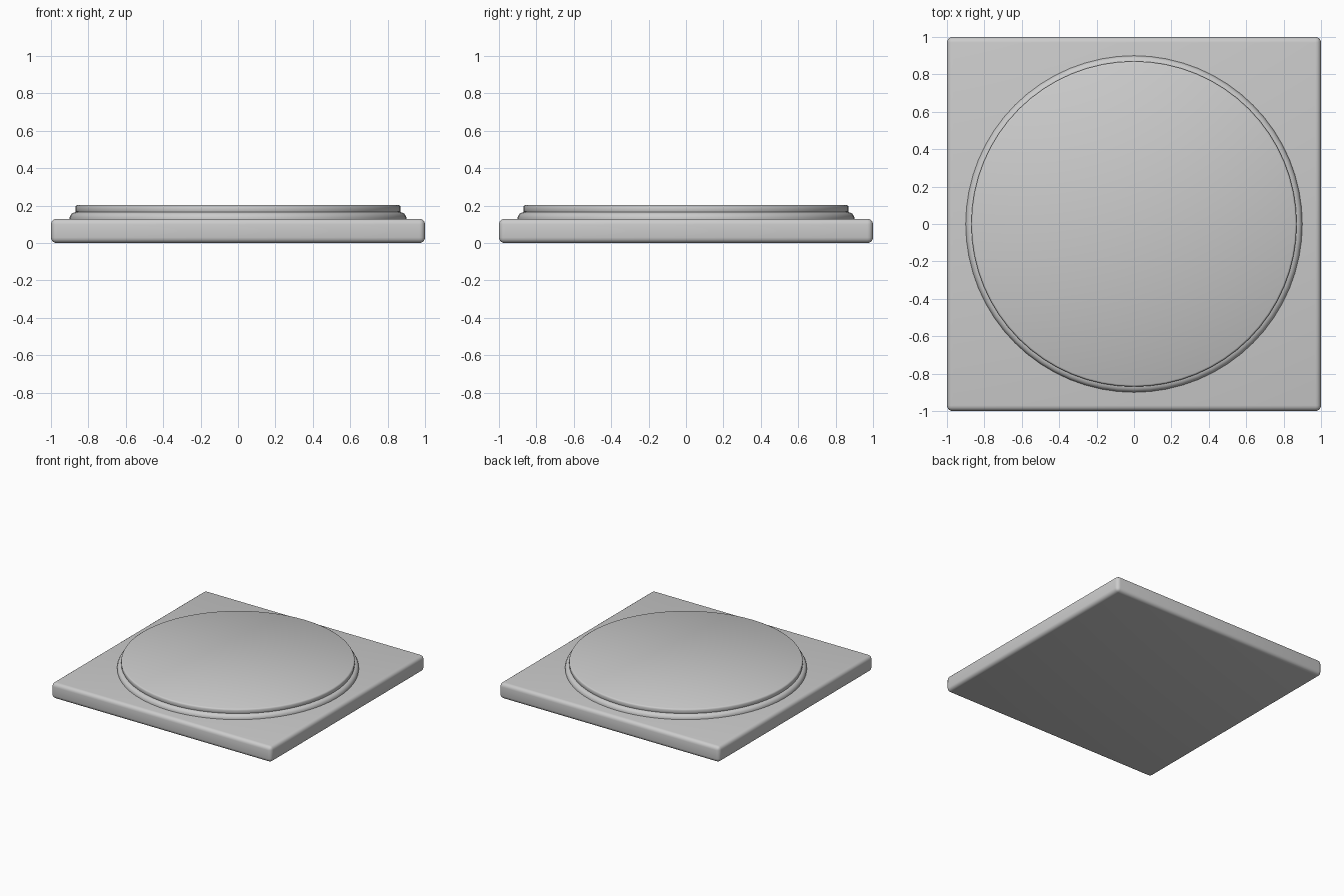
import bpy, bmesh, math

if "Cube" in bpy.data.objects:
    bpy.data.objects.remove(bpy.data.objects["Cube"])


def finish(name, bm):
    bmesh.ops.recalc_face_normals(bm, faces=bm.faces)
    mesh = bpy.data.meshes.new(name)
    bm.to_mesh(mesh)
    bm.free()
    obj = bpy.data.objects.new(name, mesh)
    bpy.context.collection.objects.link(obj)
    bpy.ops.object.select_all(action='DESELECT')
    obj.select_set(True)
    bpy.context.view_layer.objects.active = obj
    return obj


def lathe(name, profile, sides=64):
    bm = bmesh.new()
    rings = []
    for r, z in profile:
        rings.append([bm.verts.new((r * math.cos(2 * math.pi * i / sides),
                                    r * math.sin(2 * math.pi * i / sides), z))
                      for i in range(sides)])
    for a, b in zip(rings, rings[1:]):
        for i in range(sides):
            j = (i + 1) % sides
            bm.faces.new((a[i], a[j], b[j], b[i]))
    bm.faces.new(rings[0][::-1])
    bm.faces.new(rings[-1])
    obj = finish(name, bm)
    bpy.ops.object.shade_smooth_by_angle(angle=math.radians(40))
    return obj


# Square slab with rounded edges
bm = bmesh.new()
bmesh.ops.create_cube(bm, size=1)
for v in bm.verts:
    v.co = (v.co.x * 2, v.co.y * 2, (v.co.z + 0.5) * 0.13)
bmesh.ops.bevel(bm, geom=bm.edges[:], offset=0.03, segments=4,
                profile=0.5, affect='EDGES')
plinth = finish("square_plinth", bm)
bpy.ops.object.shade_smooth_by_angle(angle=math.radians(40))

# Rounded moulding and raised round top
lathe("round_moulding", [(0.90, 0.125), (0.90, 0.138), (0.895, 0.15),
                         (0.887, 0.159), (0.872, 0.165)])
lathe("round_top", [(0.865, 0.16), (0.87, 0.17), (0.87, 0.192),
                    (0.867, 0.199), (0.86, 0.203)])
